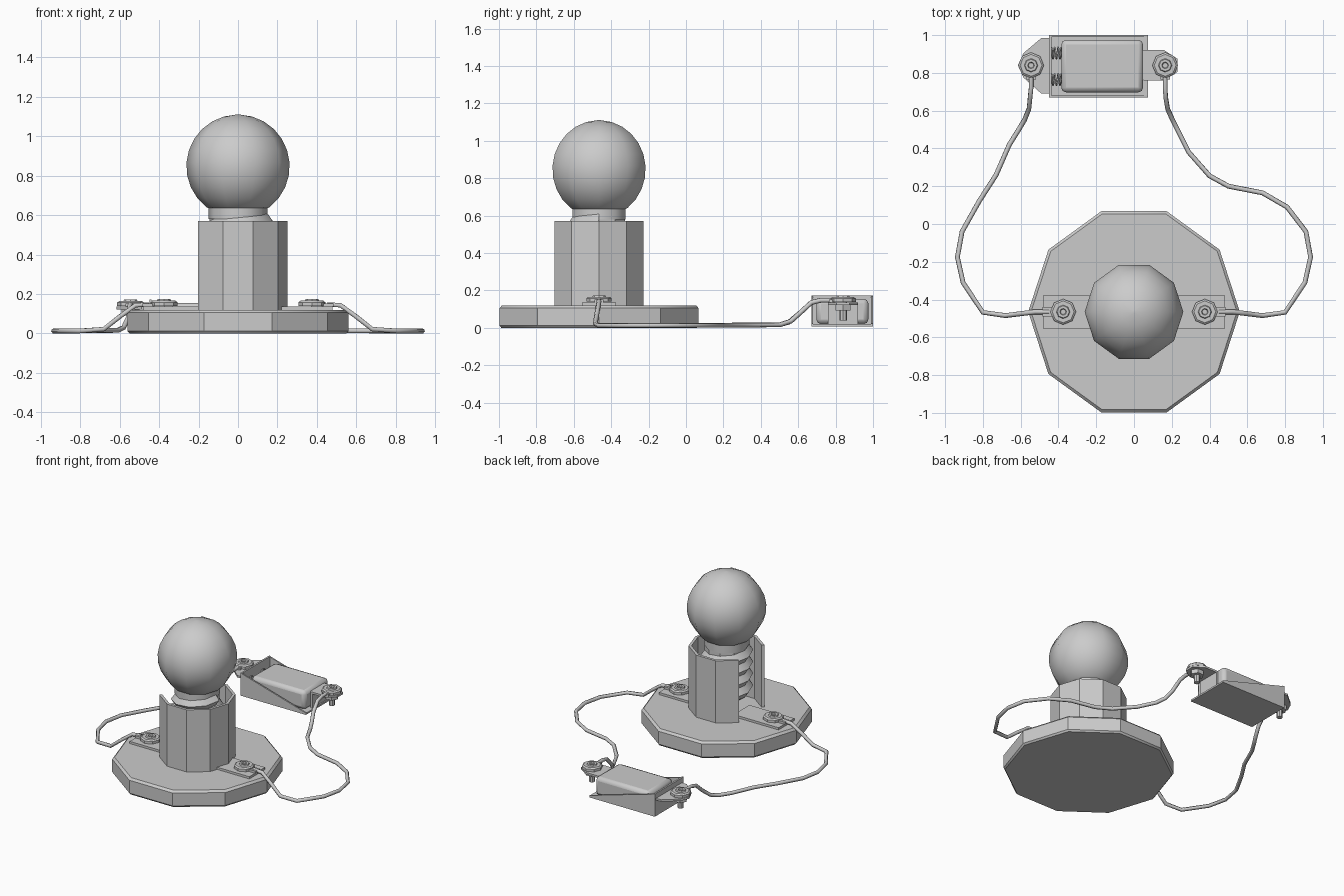
import bpy, bmesh
from math import sin, cos, pi, radians

if "Cube" in bpy.data.objects:
    bpy.data.objects.remove(bpy.data.objects["Cube"])

CY = -0.465   # lamp centre in y
BY = 0.84     # battery centre in y


def mesh(name, verts, faces, angle=30):
    me = bpy.data.meshes.new(name)
    me.from_pydata(verts, [], faces)
    bm = bmesh.new()
    bm.from_mesh(me)
    bmesh.ops.remove_doubles(bm, verts=bm.verts, dist=1e-5)
    bmesh.ops.recalc_face_normals(bm, faces=bm.faces)
    bm.to_mesh(me)
    bm.free()
    ob = bpy.data.objects.new(name, me)
    bpy.context.collection.objects.link(ob)
    bpy.ops.object.select_all(action='DESELECT')
    ob.select_set(True)
    bpy.context.view_layer.objects.active = ob
    bpy.ops.object.shade_smooth_by_angle(angle=radians(angle))
    return ob


def lathe(name, profile, n, x, y, angle=30):
    """Revolve (radius, z) points that start and end on the axis."""
    verts = [(x + r * cos(2 * pi * k / n), y + r * sin(2 * pi * k / n), z)
             for r, z in profile for k in range(n)]
    faces = [(i * n + k, i * n + (k + 1) % n, (i + 1) * n + (k + 1) % n, (i + 1) * n + k)
             for i in range(len(profile) - 1) for k in range(n)]
    return mesh(name, verts, faces, angle)


def prism(name, pts, a, b, axis='Z'):
    """Extrude an outline from a to b along z (xy outline) or y (xz outline)."""
    n = len(pts)
    place = (lambda u, v, w: (u, v, w)) if axis == 'Z' else (lambda u, v, w: (u, w, v))
    verts = [place(u, v, w) for w in (a, b) for u, v in pts]
    faces = [tuple(range(n)), tuple(range(n, 2 * n))]
    faces += [(i, (i + 1) % n, n + (i + 1) % n, n + i) for i in range(n)]
    return mesh(name, verts, faces)


def box(name, x0, x1, y0, y1, z0, z1):
    return prism(name, [(x0, y0), (x1, y0), (x1, y1), (x0, y1)], z0, z1)


def tube(name, pts, r, res=1):
    cu = bpy.data.curves.new(name, 'CURVE')
    cu.dimensions = '3D'
    cu.bevel_depth, cu.bevel_resolution, cu.use_fill_caps = r, res, True
    sp = cu.splines.new('POLY')
    sp.points.add(len(pts) - 1)
    for p, co in zip(sp.points, pts):
        p.co = (*co, 1)
    ob = bpy.data.objects.new(name, cu)
    bpy.context.collection.objects.link(ob)
    return ob


def screw_head(name, x, y, z):
    lathe(name, [(0, z), (0.068, z), (0.068, z + 0.018), (0.058, z + 0.026), (0.036, z + 0.026),
                 (0.032, z + 0.034), (0.018, z + 0.034), (0.014, z + 0.024), (0, z + 0.024)], 8, x, y)


# Ten-sided base with chamfered rims
lathe("base", [(0, 0), (0.55, 0), (0.56, 0.012), (0.56, 0.105), (0.545, 0.12), (0, 0.12)], 10, 0, CY)

# Socket sleeve, open toward -x
arc = [radians(36 * k) for k in range(-4, 5)]
prism("socket_sleeve",
      [(0.25 * cos(a), CY + 0.25 * sin(a)) for a in arc] +
      [(0.23 * cos(a), CY + 0.23 * sin(a)) for a in reversed(arc)], 0.12, 0.57)

# Bulb glass and neck
R, ZC = 0.262, 0.848
glass = [(0, 0.58), (0.15, 0.58), (0.15, 0.635)]
glass += [(R * cos(radians(t)), ZC + R * sin(radians(t))) for t in range(-52, 90, 14)] + [(0, ZC + R)]
lathe("bulb", glass, 10, 0, CY, 40)

# Helical bulb thread
pitch, turns, n = 0.085, 4, 10
verts, faces = [], []
for k in range(n * turns + 1):
    a = 2 * pi * k / n
    z = 0.23 + pitch * k / n
    for r, dz in ((0.145, 0), (0.175, pitch / 2), (0.145, pitch)):
        verts.append((r * cos(a), CY + r * sin(a), z + dz - 0.04))
    if k:
        i = 3 * k
        faces += [(i - 3, i, i + 1, i - 2), (i - 2, i + 1, i + 2, i - 1)]
mesh("bulb_thread", verts, faces)
lathe("bulb_contact", [(0, 0.135), (0.05, 0.135), (0.06, 0.17), (0.145, 0.23), (0.145, 0.58), (0, 0.58)], 10, 0, CY)

# Socket terminal strips, screws and wire lugs
for s, side in ((-1, "left"), (1, "right")):
    xs = sorted((s * 0.12, s * 0.48))
    box("socket_strip_" + side, *xs, CY - 0.09, CY + 0.09, 0.118, 0.136)
    screw_head("socket_screw_" + side, s * 0.375, CY, 0.14)
    box("socket_lug_" + side, *sorted((s * 0.37, s * 0.485)), CY - 0.025, CY + 0.025, 0.136, 0.152)

# Wires: lamp end and outer bend are mirrored, battery ends differ
bend = [(0.45, -0.465, 0.147), (0.52, -0.465, 0.143), (0.60, -0.475, 0.085), (0.68, -0.485, 0.022),
        (0.80, -0.468, 0.013), (0.905, -0.31, 0.013), (0.935, -0.175, 0.013), (0.91, -0.04, 0.013)]
right_end = [(0.81, 0.09, 0.013), (0.68, 0.165, 0.013), (0.50, 0.20, 0.014), (0.40, 0.255, 0.015),
             (0.29, 0.38, 0.015), (0.23, 0.50, 0.016), (0.20, 0.56, 0.035), (0.178, 0.61, 0.08),
             (0.168, 0.67, 0.135), (0.165, 0.72, 0.147), (0.165, 0.79, 0.147)]
left_end = [(-0.82, 0.12, 0.013), (-0.73, 0.26, 0.014), (-0.66, 0.42, 0.015), (-0.61, 0.50, 0.016),
            (-0.58, 0.55, 0.03), (-0.556, 0.61, 0.08), (-0.55, 0.67, 0.135), (-0.545, 0.72, 0.147),
            (-0.545, 0.79, 0.147)]
tube("wire_right", bend + right_end, 0.013)
tube("wire_left", [(-x, y, z) for x, y, z in bend] + left_end, 0.013)

# Battery tray: floor, end panel, two sloping sides
box("tray_floor", -0.45, 0.075, 0.67, 1.0, 0.008, 0.02)
box("tray_end", -0.45, -0.438, 0.67, 1.0, 0.008, 0.172)
side = [(-0.45, 0.008), (0.075, 0.008), (0.075, 0.022), (-0.45, 0.172)]
prism("tray_side_front", side, 0.67, 0.68, 'Y')
prism("tray_side_back", side, 0.99, 1.0, 'Y')

# Battery block with rounded edges
battery = box("battery", -0.385, 0.048, 0.697, 0.975, 0.02, 0.155)
bv = battery.modifiers.new("round", 'BEVEL')
bv.width, bv.segments = 0.025, 2

# Contact springs
for y, label in ((0.765, "front"), (0.905, "back")):
    tube("spring_" + label, [(-0.438 + 0.055 * k / 24, y + 0.03 * cos(k * pi / 4), 0.085 + 0.03 * sin(k * pi / 4))
                             for k in range(25)], 0.005, 0)

# Battery terminal plates
prism("terminal_left", [(-0.44, 0.69), (-0.49, 0.69), (-0.585, 0.775), (-0.615, BY),
                        (-0.585, 0.905), (-0.49, 0.985), (-0.44, 0.985)], 0.122, 0.136)
prism("terminal_right", [(0.02, 0.80), (0.05, 0.76), (0.16, 0.76), (0.23, 0.805),
                         (0.23, 0.875), (0.16, 0.92), (0.05, 0.92), (0.02, 0.88)], 0.122, 0.136)
box("terminal_right_leg", 0.05, 0.066, 0.76, 0.92, 0.02, 0.13)

# Terminal bolts with nuts and lugs
for x, label in ((-0.545, "left"), (0.165, "right")):
    screw_head("bolt_head_" + label, x, BY, 0.138)
    box("bolt_lug_" + label, x - 0.025, x + 0.025, 0.765, BY, 0.136, 0.152)
    lathe("bolt_shaft_" + label, [(0, 0.04), (0.02, 0.04), (0.02, 0.14), (0, 0.14)], 8, x, BY)
    lathe("bolt_nut_" + label, [(0, 0.092), (0.046, 0.092), (0.046, 0.123), (0, 0.123)], 6, x, BY)
